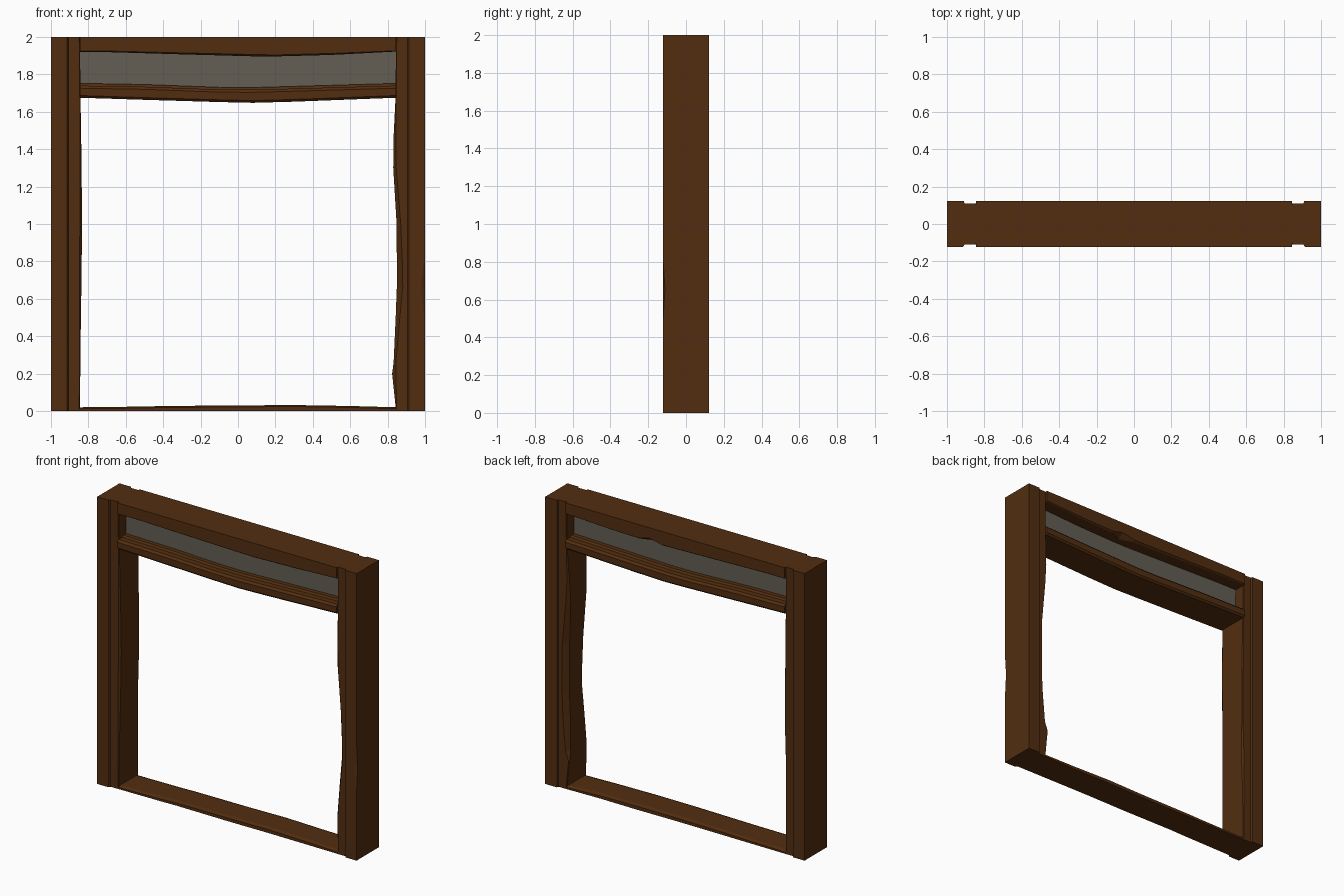
import bpy, bmesh


def material(name, rgb):
    m = bpy.data.materials.new(name)
    m.diffuse_color = (*rgb, 1)
    return m


wood = material("dark_wood", (0.085, 0.027, 0.005))
glass = material("grey_glass", (0.125, 0.112, 0.088))
D = 0.123    # half depth of the frame
R = 0.109    # half depth inside the grooves
IN = 0.845   # half width of the opening


def loft(name, rings, mat):
    """Flat-faced timber joining equal-length rings of points, with capped ends."""
    bm = bmesh.new()
    rows = [[bm.verts.new(p) for p in ring] for ring in rings]
    n = len(rows[0])
    for a, b in zip(rows, rows[1:]):
        for i in range(n):
            j = (i + 1) % n
            bm.faces.new((a[i], a[j], b[j], b[i]))
    bm.faces.new(rows[0][::-1])
    bm.faces.new(rows[-1])
    bmesh.ops.recalc_face_normals(bm, faces=bm.faces)
    me = bpy.data.meshes.new(name)
    bm.to_mesh(me)
    bm.free()
    me.materials.append(mat)
    ob = bpy.data.objects.new(name, me)
    bpy.context.collection.objects.link(ob)
    return ob


def post(name, side, stations):
    """Grooved upright; stations: z, inner edge, front wear, back wear, outer chip."""
    rings = []
    for z, x, front, back, chip in stations:
        ring = [(1, -D + chip), (1 - 1.6 * chip - 0.002, -D), (0.914, -D), (0.905, -R),
                (x + front, -R), (x, -R + front * 1.3),
                (x, R - back * 1.3), (x + back, R), (0.905, R), (0.91, D), (1, D)]
        rings.append([(side * px, py, z) for px, py in ring])
    return loft(name, rings, wood)


# Uprights with worn inner edges
post("left_post", -1, [
    (0, 0.845, 0.004, 0.004, 0), (0.35, 0.842, 0.006, 0.005, 0),
    (0.62, 0.838, 0.01, 0.01, 0), (0.95, 0.834, 0.012, 0.004, 0),
    (1.3, 0.836, 0.008, 0.006, 0), (1.67, 0.842, 0.004, 0.004, 0),
    (2, 0.845, 0.004, 0.004, 0)])
post("right_post", 1, [
    (0, 0.845, 0.004, 0.004, 0), (0.2, 0.824, 0.02, 0.005, 0),
    (0.26, 0.832, 0.012, 0.02, 0), (0.5, 0.843, 0.022, 0.03, 0.002),
    (0.66, 0.849, 0.032, 0.03, 0.012), (0.8, 0.849, 0.03, 0.03, 0.002),
    (1.0, 0.848, 0.022, 0.03, 0), (1.3, 0.83, 0.016, 0.02, 0),
    (1.45, 0.831, 0.014, 0.01, 0), (1.67, 0.842, 0.004, 0.004, 0),
    (2, 0.845, 0.004, 0.004, 0)])

# Header with a sagging, chipped lower edge
rings = []
for x, z, front, back in [(-IN, 1.92, .004, .004), (-0.7, 1.919, .006, .006),
                          (-0.3, 1.907, .008, .008), (0.1, 1.896, .01, .01),
                          (0.2, 1.896, .008, .03), (0.28, 1.898, .008, .008),
                          (0.5, 1.904, .008, .006), (IN, 1.922, .004, .004)]:
    rings.append([(x, y, h) for y, h in [
        (-D, 2), (-D, z + front), (-D + 1.5 * front, z),
        (D - 1.5 * back, z), (D, z + back), (D, 2)]])
loft("header_beam", rings, wood)

# Transom rail with a bevelled top lip
rings = []
for x, lo, hi in [(-IN, 1.675, 1.752), (-0.5, 1.664, 1.746), (-0.1, 1.652, 1.731),
                  (0.08, 1.648, 1.73), (0.3, 1.654, 1.736), (IN, 1.675, 1.752)]:
    rings.append([(x, y, h) for y, h in [
        (-D, lo + 0.012), (-D + 0.012, lo), (D - 0.012, lo), (D, lo + 0.012),
        (D, hi - 0.026), (D - 0.014, hi - 0.012), (0.07, hi - 0.012), (0.06, hi),
        (-0.06, hi), (-0.07, hi - 0.012), (-D + 0.014, hi - 0.012), (-D, hi - 0.026)]])
loft("transom_rail", rings, wood)

# Low threshold, worn along both long edges
rings = []
for x, h, f, b in [(-0.85, 0.02, 0, 0), (-0.5, 0.024, .008, .004), (-0.4, 0.027, .014, .006),
                   (0, 0.03, .006, .012), (0.3, 0.032, .01, .006), (0.6, 0.027, .005, .012),
                   (0.85, 0.02, 0, 0)]:
    rings.append([(x, y, z) for y, z in [
        (-R + f / 2, 0), (R - b / 2, 0), (R - b / 2, h - 0.008), (R - b - 0.02, h),
        (-R + f + 0.02, h), (-R + f / 2, h - 0.008)]])
loft("threshold", rings, wood)

# Glass strip above the rail
loft("transom_glass", [[(x, -0.03, 1.71), (x, 0.03, 1.71), (x, 0.03, 1.94), (x, -0.03, 1.94)]
                       for x in (-0.85, 0.85)], glass)
